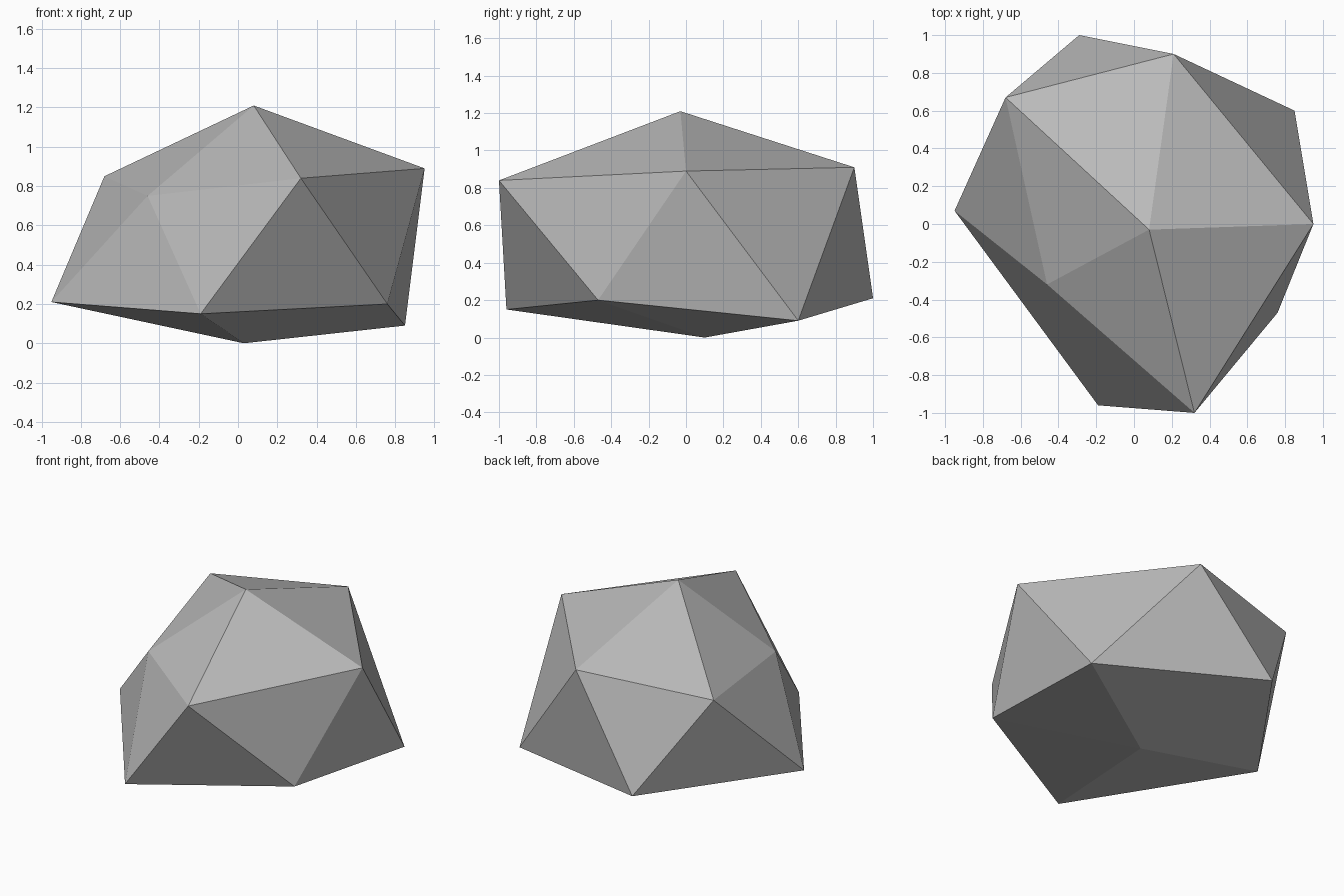
import bpy
import bmesh

if "Cube" in bpy.data.objects:
    bpy.data.objects.remove(bpy.data.objects["Cube"])

# One flat grey stone colour
stone = bpy.data.materials.new("stone_grey")
stone.diffuse_color = (0.5, 0.5, 0.5, 1.0)
stone.use_nodes = True
stone.node_tree.nodes["Principled BSDF"].inputs["Base Color"].default_value = stone.diffuse_color

# Irregular boulder: an apex, two staggered rings of five corners, and a foot
apex = (0.08, -0.03, 1.21)
upper = [(0.32, -1.0, 0.84), (0.95, 0.0, 0.89), (0.21, 0.90, 0.91),
         (-0.68, 0.67, 0.85), (-0.46, -0.32, 0.75)]
lower = [(0.76, -0.47, 0.20), (0.85, 0.60, 0.09), (-0.29, 1.0, 0.21),
         (-0.95, 0.07, 0.21), (-0.19, -0.96, 0.15)]
foot = (0.03, 0.10, 0.0)

bm = bmesh.new()
top = bm.verts.new(apex)
up = [bm.verts.new(p) for p in upper]
low = [bm.verts.new(p) for p in lower]
base = bm.verts.new(foot)

# Crown, zigzag side band and underside, one wedge at a time
for i in range(5):
    j = (i + 1) % 5
    bm.faces.new((top, up[i], up[j]))
    bm.faces.new((up[i], low[i], up[j]))
    bm.faces.new((low[i], low[j], up[j]))
    bm.faces.new((base, low[j], low[i]))
bmesh.ops.recalc_face_normals(bm, faces=bm.faces[:])

mesh = bpy.data.meshes.new("boulder")
bm.to_mesh(mesh)
bm.free()
mesh.materials.append(stone)
boulder = bpy.data.objects.new("boulder", mesh)
bpy.context.collection.objects.link(boulder)
